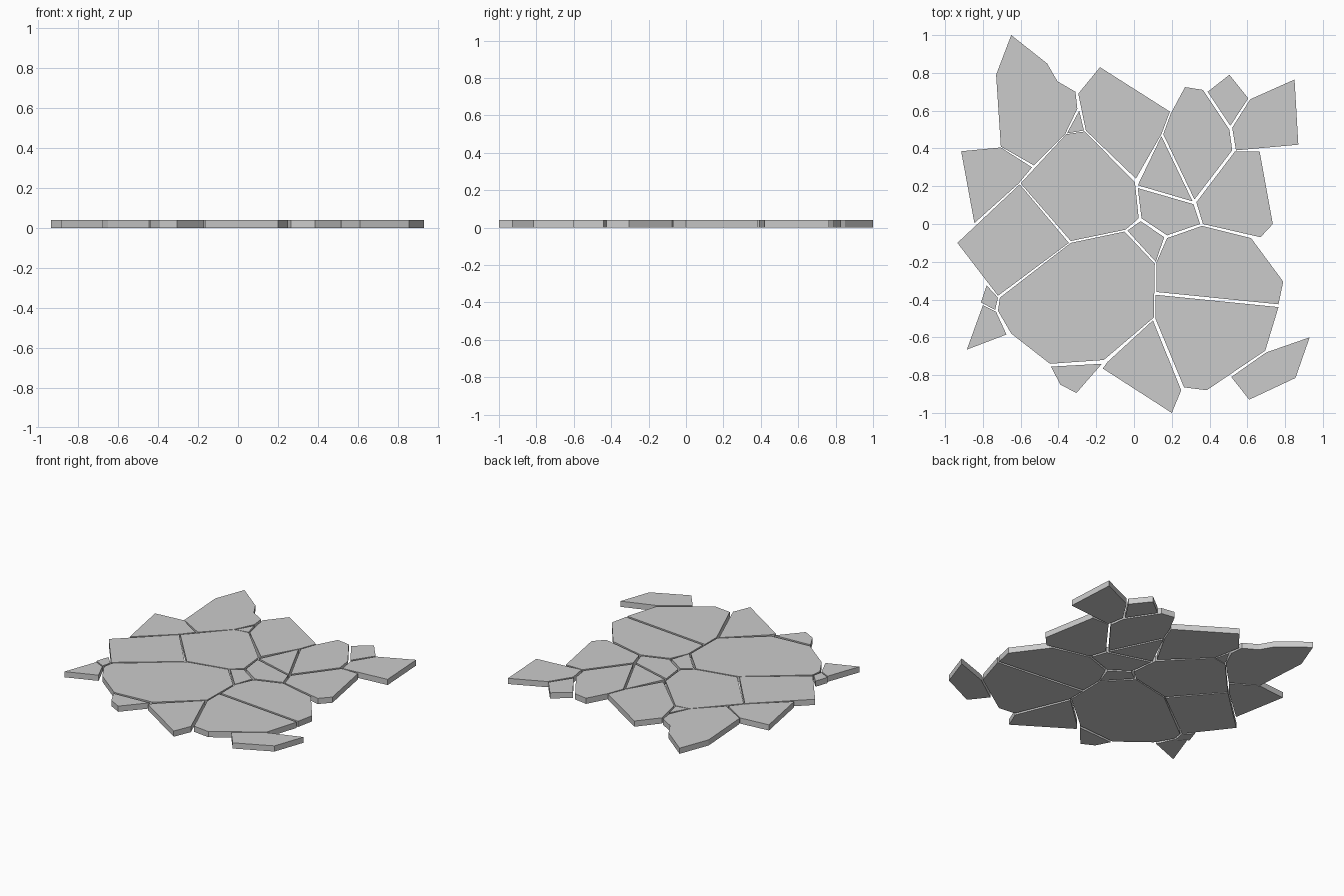
import bpy, bmesh

THICKNESS = 0.04


def slab(name, *outline):
    """One flat paving stone: a polygon outline extruded upward."""
    bm = bmesh.new()
    base = bm.faces.new([bm.verts.new((x, y, 0)) for x, y in outline])
    ext = bmesh.ops.extrude_face_region(bm, geom=[base], use_keep_orig=True)
    top = [v for v in ext["geom"] if isinstance(v, bmesh.types.BMVert)]
    bmesh.ops.translate(bm, verts=top, vec=(0, 0, THICKNESS))
    bmesh.ops.recalc_face_normals(bm, faces=bm.faces)
    mesh = bpy.data.meshes.new(name)
    bm.to_mesh(mesh)
    bm.free()
    bpy.context.collection.objects.link(bpy.data.objects.new(name, mesh))


# Back row
slab("back_left_stone", (-.65, 1), (-.46, .85), (-.405, .755), (-.31, .70), (-.30, .61),
     (-.365, .475), (-.53, .31), (-.705, .41), (-.73, .79))
slab("back_left_chip", (-.29, .60), (-.265, .495), (-.355, .48))
slab("back_middle_stone", (-.18, .83), (.19, .595), (.145, .475), (.01, .24),
     (-.255, .495), (-.295, .69))
slab("back_right_stone", (.27, .725), (.365, .71), (.505, .50), (.52, .39),
     (.32, .13), (.155, .475), (.195, .585))
slab("back_right_chip", (.505, .79), (.605, .665), (.51, .52), (.39, .70))
slab("back_right_corner_stone", (.85, .765), (.87, .42), (.54, .39), (.52, .51), (.615, .66))

# Middle row
slab("left_stone", (-.915, .385), (-.705, .405), (-.54, .30), (-.61, .215), (-.845, .005))
slab("left_front_stone", (-.605, .21), (-.345, -.10), (-.72, -.38), (-.935, -.10))
slab("centre_left_stone", (-.36, .475), (-.26, .49), (.005, .22), (.025, .03),
     (-.045, -.03), (-.335, -.09), (-.60, .215))
slab("centre_triangle_stone", (.145, .465), (.31, .12), (.02, .205))
slab("centre_right_stone", (.02, .19), (.315, .105), (.35, 0), (.175, -.06), (.04, .03))
slab("centre_chip", (.035, .015), (.16, -.07), (.115, -.20), (-.035, -.035))
slab("right_stone", (.665, .385), (.735, 0), (.67, -.07), (.365, 0), (.33, .115), (.535, .385))
slab("right_front_stone", (.36, -.01), (.62, -.075), (.79, -.305), (.765, -.425),
     (.12, -.36), (.12, -.20), (.175, -.075))

# Front row
slab("front_left_chip", (-.78, -.325), (-.72, -.39), (-.735, -.455), (-.81, -.415))
slab("front_left_triangle_stone", (-.80, -.43), (-.73, -.465), (-.675, -.585), (-.885, -.665))
slab("front_large_stone", (-.05, -.04), (.11, -.21), (.105, -.495), (-.16, -.72),
     (-.445, -.74), (-.65, -.58), (-.72, -.46), (-.71, -.39), (-.335, -.10))
slab("front_small_stone", (-.44, -.755), (-.17, -.74), (-.305, -.895), (-.39, -.85))
slab("front_middle_stone", (.10, -.51), (.25, -.88), (.20, -1), (-.165, -.765), (-.14, -.73))
slab("front_right_stone", (.115, -.375), (.765, -.44), (.695, -.67), (.385, -.88),
     (.265, -.865), (.115, -.505))
slab("front_right_corner_stone", (.93, -.60), (.855, -.815), (.61, -.93), (.515, -.81), (.70, -.68))
